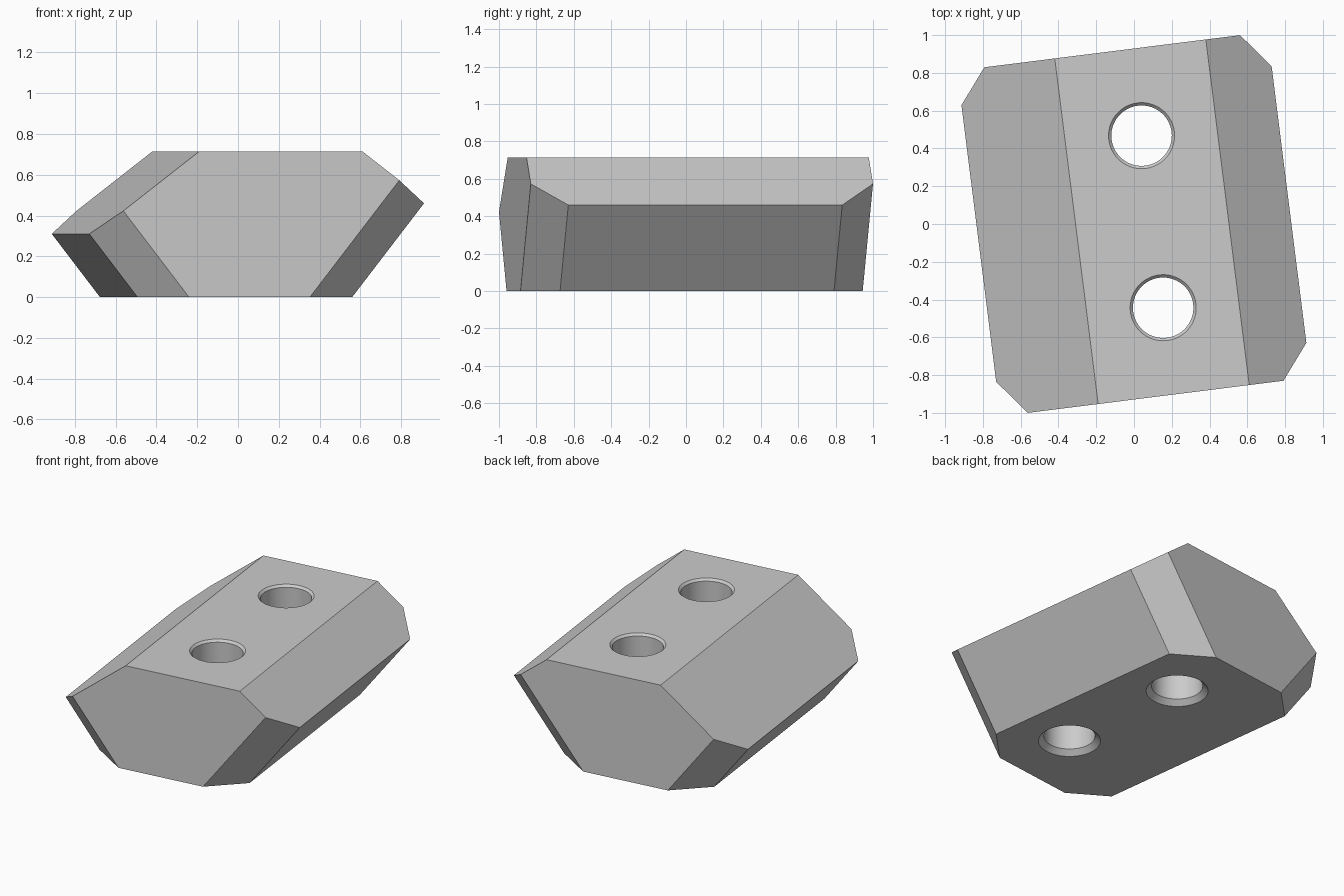
import bpy, bmesh, math
from mathutils import Matrix, Vector

cube = bpy.data.objects.get("Cube")
if cube:
    bpy.data.objects.remove(cube, do_unlink=True)

HEIGHT = 0.715
HALF_LENGTH = 0.922
CORNER = 0.184
HOLE_X, HOLE_Y = 0.098, 0.459
TURN = Matrix.Rotation(math.radians(7.16), 4, 'Z')

grey = bpy.data.materials.new("plain grey")
grey.use_nodes = True
grey.diffuse_color = (0.6, 0.6, 0.6, 1)
grey.node_tree.nodes["Principled BSDF"].inputs["Base Color"].default_value = (0.6, 0.6, 0.6, 1)


def make_object(name, bm):
    bmesh.ops.recalc_face_normals(bm, faces=bm.faces)
    mesh = bpy.data.meshes.new(name)
    bm.to_mesh(mesh)
    bm.free()
    mesh.materials.append(grey)
    obj = bpy.data.objects.new(name, mesh)
    bpy.context.collection.objects.link(obj)
    return obj


# Body: six-sided section extruded along its length
section = [(-0.59, 0), (0.472, 0), (0.827, 0.46),
           (0.499, HEIGHT), (-0.307, HEIGHT), (-0.828, 0.31)]
bm = bmesh.new()
end = bm.faces.new([bm.verts.new((x, -HALF_LENGTH, z)) for x, z in section])
new = bmesh.ops.extrude_face_region(bm, geom=[end], use_keep_orig=True)["geom"]
bmesh.ops.translate(bm, vec=(0, 2 * HALF_LENGTH, 0),
                    verts=[v for v in new if isinstance(v, bmesh.types.BMVert)])
bmesh.ops.recalc_face_normals(bm, faces=bm.faces)


# Chamfer the four sloping lower corners
def is_lower_corner(edge):
    a, b = (v.co for v in edge.verts)
    return abs(a.y - b.y) < 0.001 and min(a.z, b.z) < 0.001 and abs(a.z - b.z) > 0.1


bmesh.ops.bevel(bm, geom=[e for e in bm.edges if is_lower_corner(e)],
                offset=CORNER, offset_type='OFFSET', segments=1,
                profile=0.5, affect='EDGES')
bm.transform(TURN)
body = make_object("body", bm)


# Hole cutter: lathed profile with a countersink at both ends
def hole_cutter(name, y):
    profile = [(0, -0.1), (0.294, -0.1), (0.16, 0.034),
               (0.16, HEIGHT - 0.015), (0.275, HEIGHT + 0.1), (0, HEIGHT + 0.1)]
    bm = bmesh.new()
    verts = [bm.verts.new((r, 0, z)) for r, z in profile]
    edges = [bm.edges.new(pair) for pair in zip(verts, verts[1:])]
    bmesh.ops.spin(bm, geom=verts + edges, cent=(0, 0, 0), axis=(0, 0, 1),
                   angle=math.tau, steps=64)
    bmesh.ops.remove_doubles(bm, verts=bm.verts, dist=0.0001)
    bm.transform(TURN @ Matrix.Translation(Vector((HOLE_X, y, 0))))
    return make_object(name, bm)


bpy.context.view_layer.objects.active = body
for name, y in (("front_hole_cutter", -HOLE_Y), ("back_hole_cutter", HOLE_Y)):
    cutter = hole_cutter(name, y)
    cutter.hide_render = True
    cut = body.modifiers.new(name, 'BOOLEAN')
    cut.operation = 'DIFFERENCE'
    cut.solver = 'EXACT'
    cut.object = cutter
    bpy.ops.object.modifier_apply(modifier=name)
    bpy.data.objects.remove(cutter, do_unlink=True)

# Smooth hole walls, crisp edges
bpy.ops.object.select_all(action='DESELECT')
body.select_set(True)
bpy.ops.object.shade_smooth_by_angle(angle=math.radians(20))
